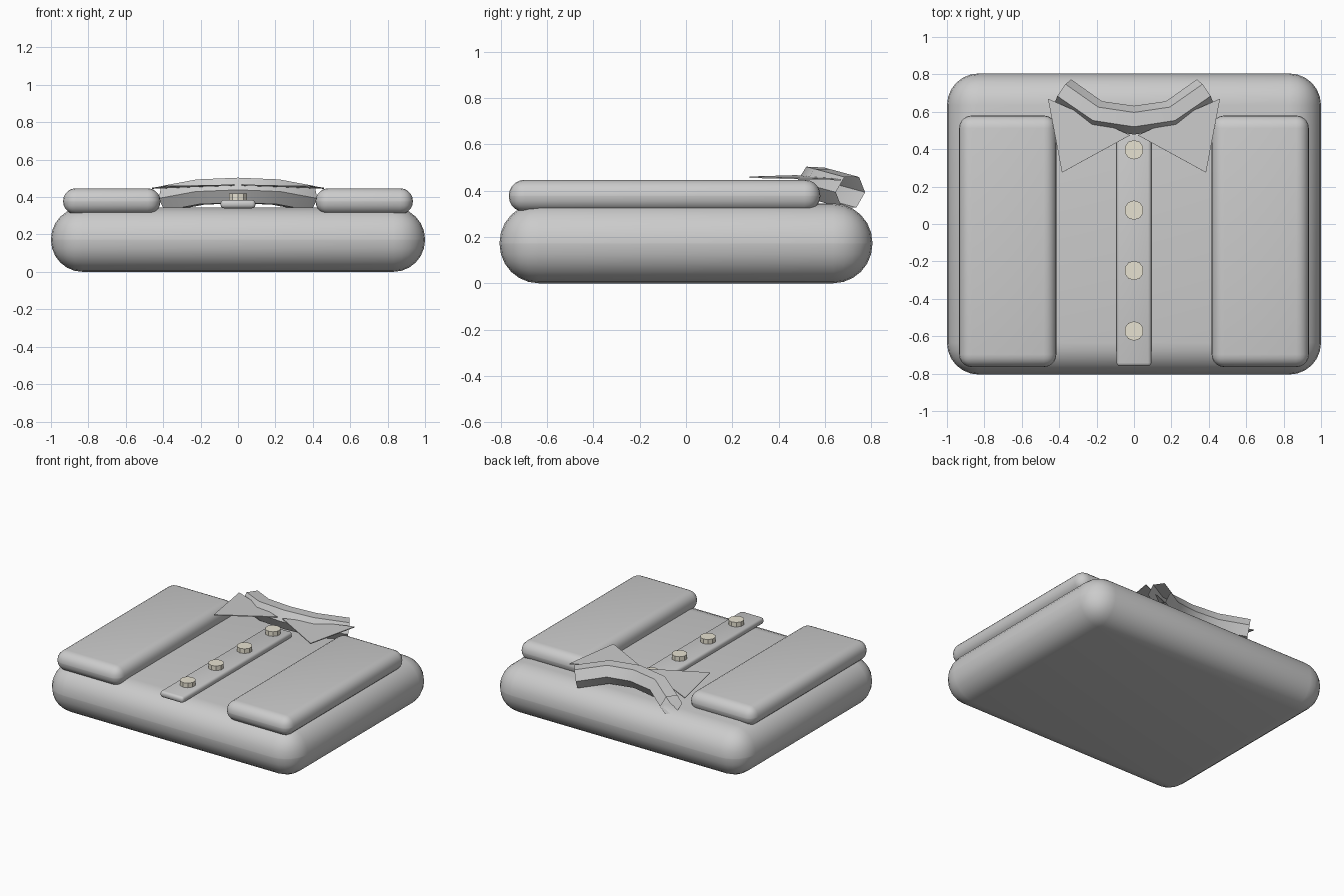
import bpy, bmesh
from mathutils import Vector

if "Cube" in bpy.data.objects:
    bpy.data.objects.remove(bpy.data.objects["Cube"])


def finish(obj):
    bpy.ops.object.select_all(action='DESELECT')
    obj.select_set(True)
    bpy.context.view_layer.objects.active = obj
    bpy.ops.object.shade_smooth_by_angle()


def soft_box(name, lo, hi, radius, segments):
    """Rounded slab between two opposite corners."""
    lo, hi = Vector(lo), Vector(hi)
    bpy.ops.mesh.primitive_cube_add(size=1, location=(lo + hi) / 2)
    obj = bpy.context.object
    obj.name = name
    obj.scale = hi - lo
    bpy.ops.object.transform_apply(location=False, rotation=False, scale=True)
    mod = obj.modifiers.new("soft_edges", 'BEVEL')
    mod.width = radius
    mod.segments = segments
    bpy.ops.object.modifier_apply(modifier=mod.name)
    finish(obj)
    return obj


# Folded body of the shirt
soft_box("shirt_body", (-1, -0.805, 0), (1, 0.805, 0.345), 0.17, 6)

# Sleeves folded over the front
soft_box("sleeve_right", (0.415, -0.765, 0.308), (0.935, 0.58, 0.447), 0.068, 5)
soft_box("sleeve_left", (-0.935, -0.765, 0.308), (-0.415, 0.58, 0.447), 0.068, 5)

# Button strip down the middle
soft_box("button_placket", (-0.093, -0.76, 0.34), (0.093, 0.49, 0.385), 0.018, 3)

# Buttons
tan = bpy.data.materials.new("button_tan")
tan.diffuse_color = (0.8, 0.76, 0.64, 1)
tan.use_nodes = True
tan.node_tree.nodes["Principled BSDF"].inputs["Base Color"].default_value = tan.diffuse_color
for i in range(4):
    bpy.ops.mesh.primitive_cylinder_add(vertices=10, radius=0.052, depth=0.04,
                                        location=(0, 0.397 - 0.323 * i, 0.398))
    button = bpy.context.object
    button.name = f"button_{i + 1}"
    button.data.materials.append(tan)
    finish(button)

# Rolled collar: open hexagonal tube along a curved path
path = [(-0.38, 0.71, 0.393), (-0.2, 0.585, 0.427), (0, 0.555, 0.435),
        (0.2, 0.585, 0.427), (0.38, 0.71, 0.393)]
curve = bpy.data.curves.new("collar_roll", 'CURVE')
curve.dimensions = '3D'
curve.bevel_depth = 0.077
curve.bevel_resolution = 1
spline = curve.splines.new('POLY')
spline.points.add(len(path) - 1)
for point, co in zip(spline.points, path):
    point.co = (*co, 1)
collar = bpy.data.objects.new("collar_roll", curve)
bpy.context.collection.objects.link(collar)
bpy.ops.object.select_all(action='DESELECT')
collar.select_set(True)
bpy.context.view_layer.objects.active = collar
bpy.ops.object.convert(target='MESH')
finish(bpy.context.object)

# Pointed collar flaps
for side, name in ((-1, "collar_flap_left"), (1, "collar_flap_right")):
    corners = [(0.46, 0.67, 0.45), (0.385, 0.275, 0.461), (0.02, 0.475, 0.467)]
    bm = bmesh.new()
    face = bm.faces.new([bm.verts.new((side * x, y, z)) for x, y, z in corners])
    face.normal_update()
    if face.normal.z < 0:
        face.normal_flip()
    mesh = bpy.data.meshes.new(name)
    bm.to_mesh(mesh)
    bm.free()
    flap = bpy.data.objects.new(name, mesh)
    bpy.context.collection.objects.link(flap)
    cloth = flap.modifiers.new("cloth_thickness", 'SOLIDIFY')
    cloth.thickness = 0.006
